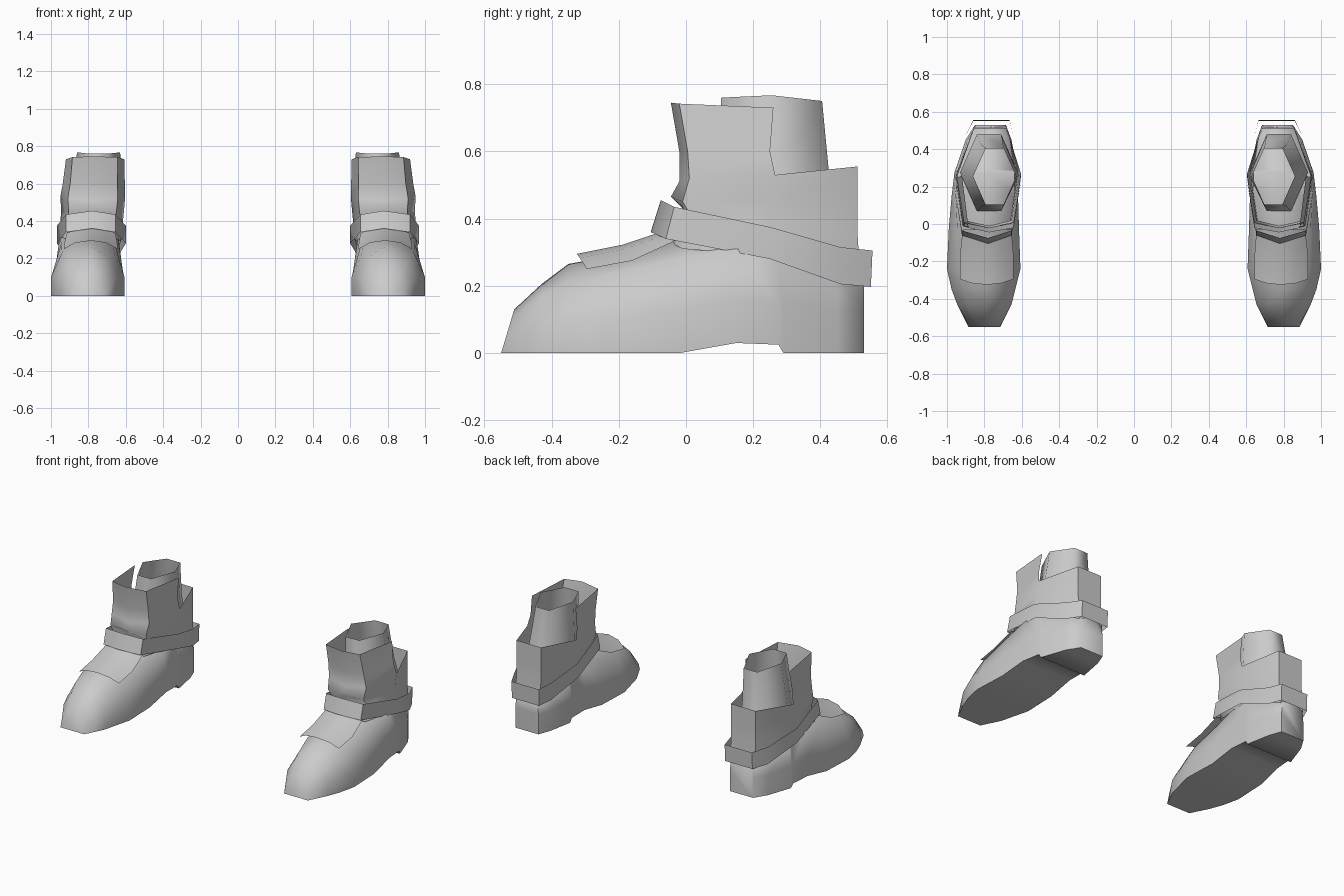
import bpy, bmesh, math

if "Cube" in bpy.data.objects:
    bpy.data.objects.remove(bpy.data.objects["Cube"])

grey = bpy.data.materials.new("light_grey")
grey.diffuse_color = (0.6, 0.6, 0.6, 1)
grey.use_nodes = True
grey.node_tree.nodes["Principled BSDF"].inputs["Base Color"].default_value = grey.diffuse_color


def loft(name, rows, closed, caps=False, skip=(), angle=60):
    """Skin rows of points into a surface and mirror it for the other boot."""
    bm = bmesh.new()
    grid = [[bm.verts.new(p) for p in row] for row in rows]
    n = len(rows[0])
    for r, (a, b) in enumerate(zip(grid, grid[1:])):
        for i in range(n if closed else n - 1):
            if (r, i) not in skip:
                j = (i + 1) % n
                bm.faces.new((a[i], a[j], b[j], b[i]))
    if caps:
        bm.faces.new(grid[0][::-1])
        bm.faces.new(grid[-1])
    loose = [v for v in bm.verts if not v.link_faces]
    bmesh.ops.delete(bm, geom=loose, context='VERTS')
    bmesh.ops.recalc_face_normals(bm, faces=bm.faces)
    me = bpy.data.meshes.new(name)
    bm.to_mesh(me)
    bm.free()
    me.materials.append(grey)
    ob = bpy.data.objects.new(name, me)
    bpy.context.collection.objects.link(ob)
    bpy.ops.object.select_all(action='DESELECT')
    ob.select_set(True)
    bpy.context.view_layer.objects.active = ob
    bpy.ops.object.shade_smooth_by_angle(angle=math.radians(angle))
    ob.modifiers.new("pair", 'MIRROR').use_mirror_merge = False
    return ob


# Foot: cross-sections from toe to heel
# y, inner x, outer x, sole z, side z, shoulder z, top z, shoulder inset, lean
sections = [
    (-0.55, .715, .885, 0, .04, .10, .13, .20, .30),
    (-0.43, .655, .945, 0, .09, .17, .205, .18, 0),
    (-0.35, .635, .975, 0, .10, .205, .265, .17, 0),
    (-0.24, .607, 1.0, 0, .10, .23, .285, .15, 0),
    (-0.02, .615, .99, 0, .13, .28, .345, .12, 0),
    (0.15, .62, .975, .03, .16, .31, .345, .06, 0),
    (0.275, .625, .96, .025, .15, .31, .34, .04, 0),
    (0.29, .625, .955, 0, .15, .30, .34, .04, 0),
    (0.45, .655, .90, 0, .13, .24, .28, .04, 0),
    (0.53, .685, .85, 0, .13, .20, .24, .04, 0),
]
rows = []
for y, xl, xr, zb, zs, zh, zt, inset, lean in sections:
    d, mid = inset * (xr - xl), (xl + xr) / 2 - .015
    profile = [(xl, zb), (xl, zs), (xl + d, zh), (mid, zt),
               (xr - d, zh), (xr, zs), (xr, zb)]
    rows.append([(x, y + lean * z, z) for x, z in profile])
loft("foot", rows, True, caps=True, angle=65)

# Cuff: rings of back, side, front corner, front centre and their opposites;
# the top rows are left open at the back
# inner x, outer x, side (y, z), corner (inset, y, z), centre (y, z), back (y, z)
rings = [
    (.625, .955, (.25, .29), (.04, -.01, .31), (-.05, .33), (.52, .20)),
    (.615, .95, (.25, .40), (.04, .02, .40), (-.01, .435), (.51, .36)),
    (.61, .945, (.255, .45), (.04, -.01, .45), (-.045, .465), (.51, .43)),
    (.603, .95, (.265, .53), (.04, .01, .52), (-.02, .51), (.51, .555)),
    (.605, .937, (.25, .60), (.04, .005, .60), (-.02, .60), (.51, .56)),
    (.608, .92, (.26, .73), (.035, -.02, .742), (-.045, .745), (.51, .57)),
]
rows = []
for xl, xr, s, (d, cy, cz), c, b in rings:
    rows.append([(.68, *b), (xl, *s), (xl + d, cy, cz), (.775, *c),
                 (xr - d, cy, cz), (xr, *s), (.855, *b)])
open_back = [(r, i) for r in (3, 4) for i in (0, 5, 6)]
loft("cuff", rows, True, skip=open_back, angle=65)

# Liner: six-sided tube inside the cuff
# inner x, outer x, front y, back y, front z, side z, back z
rows = []
for xl, xr, yf, yb, zf, zs, zb in [(.62, .93, .07, .48, .34, .34, .33),
                                   (.618, .90, .09, .425, .54, .54, .54),
                                   (.63, .86, .105, .405, .76, .767, .75)]:
    m, y = (xl + xr) / 2, (yf + yb) / 2
    w = (xr - xl) * .21
    rows.append([(m - w, yf, zf), (m + w, yf, zf), (xr, y, zs),
                 (m + w, yb, zb), (m - w, yb, zb), (xl, y, zs)])
loft("liner", rows, True, angle=65)

# Strap: sloping band around the ankle, standing clear of the heel
# x, top y, top z, bottom y, bottom z
band = [(.665, .555, .305, .55, .197), (.645, .46, .315, .46, .205),
        (.60, .25, .375, .25, .28), (.655, -.035, .435, -.06, .34),
        (.78, -.075, .455, -.105, .36), (.92, -.035, .435, -.06, .34),
        (.968, .25, .375, .25, .28), (.905, .46, .315, .46, .205),
        (.86, .555, .305, .55, .197)]
loft("strap", [[(x, y, z) for x, _, _, y, z in band],
               [(x, y, z) for x, y, z, _, _ in band]], True, angle=40)

# Instep flap: plate draped over the top of the foot
rows = []
for y, zm, ze, xl, xr in [(-.325, .295, .25, .645, .93),
                          (-.19, .322, .275, .645, .93),
                          (-.03, .375, .335, .655, .915)]:
    lag = .03 if y < -.1 else 0
    rows.append([(xl, y + lag, ze), (xl + .06, y + lag * .3, zm - .012),
                 (.785, y, zm), (xr - .06, y + lag * .3, zm - .012),
                 (xr, y + lag, ze)])
loft("instep_flap", rows, False)
